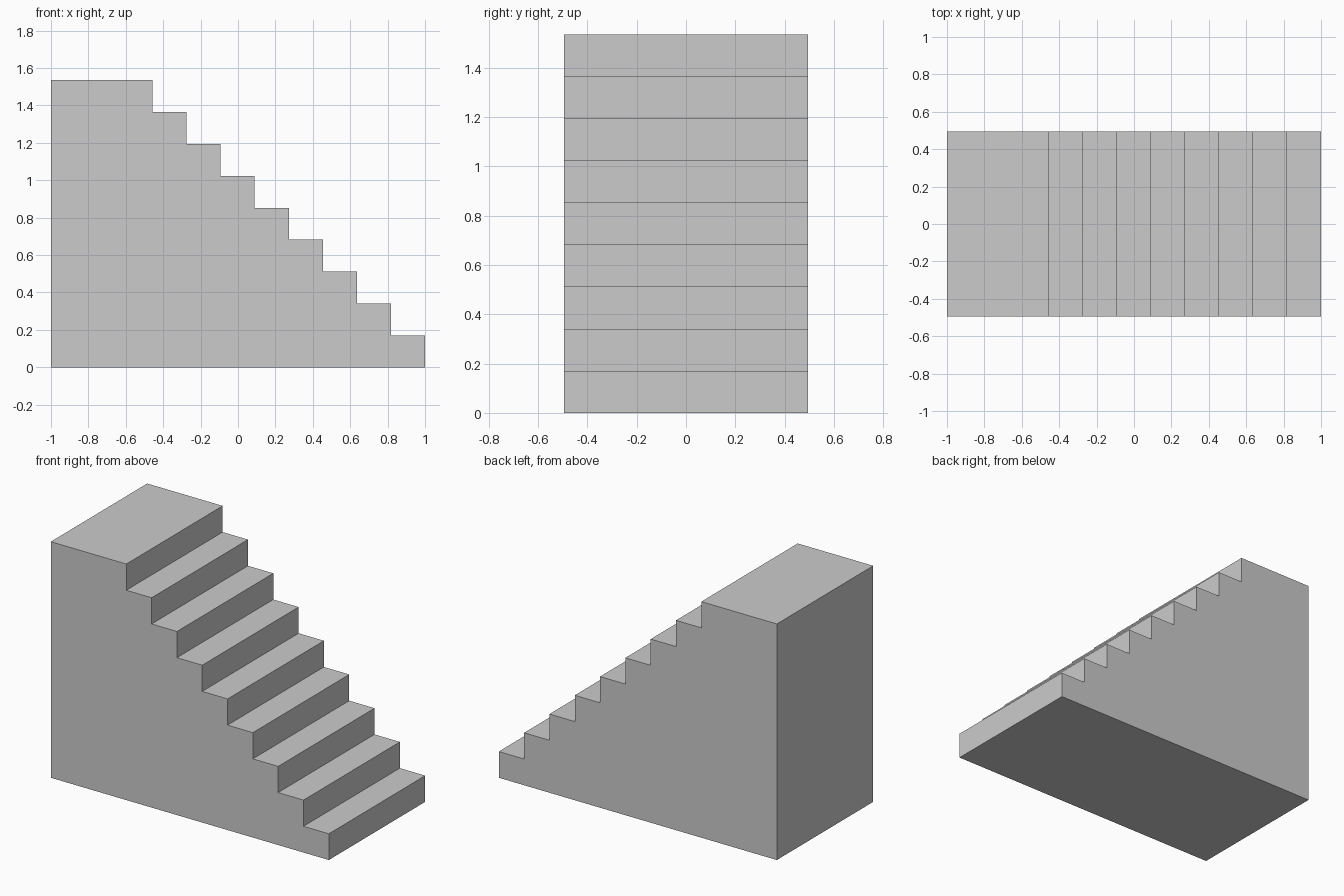
import bpy, bmesh

if "Cube" in bpy.data.objects:
    bpy.data.objects.remove(bpy.data.objects["Cube"])

STEPS = 9            # eight treads plus the top landing
HEIGHT = 1.535
HALF_WIDTH = 0.495
LANDING_X = -0.457   # front edge of the landing
rise = HEIGHT / STEPS
run = (1.0 - LANDING_X) / (STEPS - 1)

# Side profile: base, then a riser and a tread per step up to the landing
profile = [(-1.0, 0.0), (1.0, 0.0)]
for i in range(STEPS):
    x = 1.0 - i * run
    profile.append((x, (i + 1) * rise))
    x_back = -1.0 if i == STEPS - 1 else x - run
    profile.append((x_back, (i + 1) * rise))

# Solid staircase: extrude the profile across its width
bm = bmesh.new()
face = bm.faces.new([bm.verts.new((x, -HALF_WIDTH, z)) for x, z in profile])
out = bmesh.ops.extrude_face_region(bm, geom=[face], use_keep_orig=True)
moved = [v for v in out["geom"] if isinstance(v, bmesh.types.BMVert)]
bmesh.ops.translate(bm, verts=moved, vec=(0, 2 * HALF_WIDTH, 0))
bmesh.ops.recalc_face_normals(bm, faces=bm.faces)

mesh = bpy.data.meshes.new("staircase")
bm.to_mesh(mesh)
bm.free()
bpy.context.collection.objects.link(bpy.data.objects.new("staircase", mesh))
